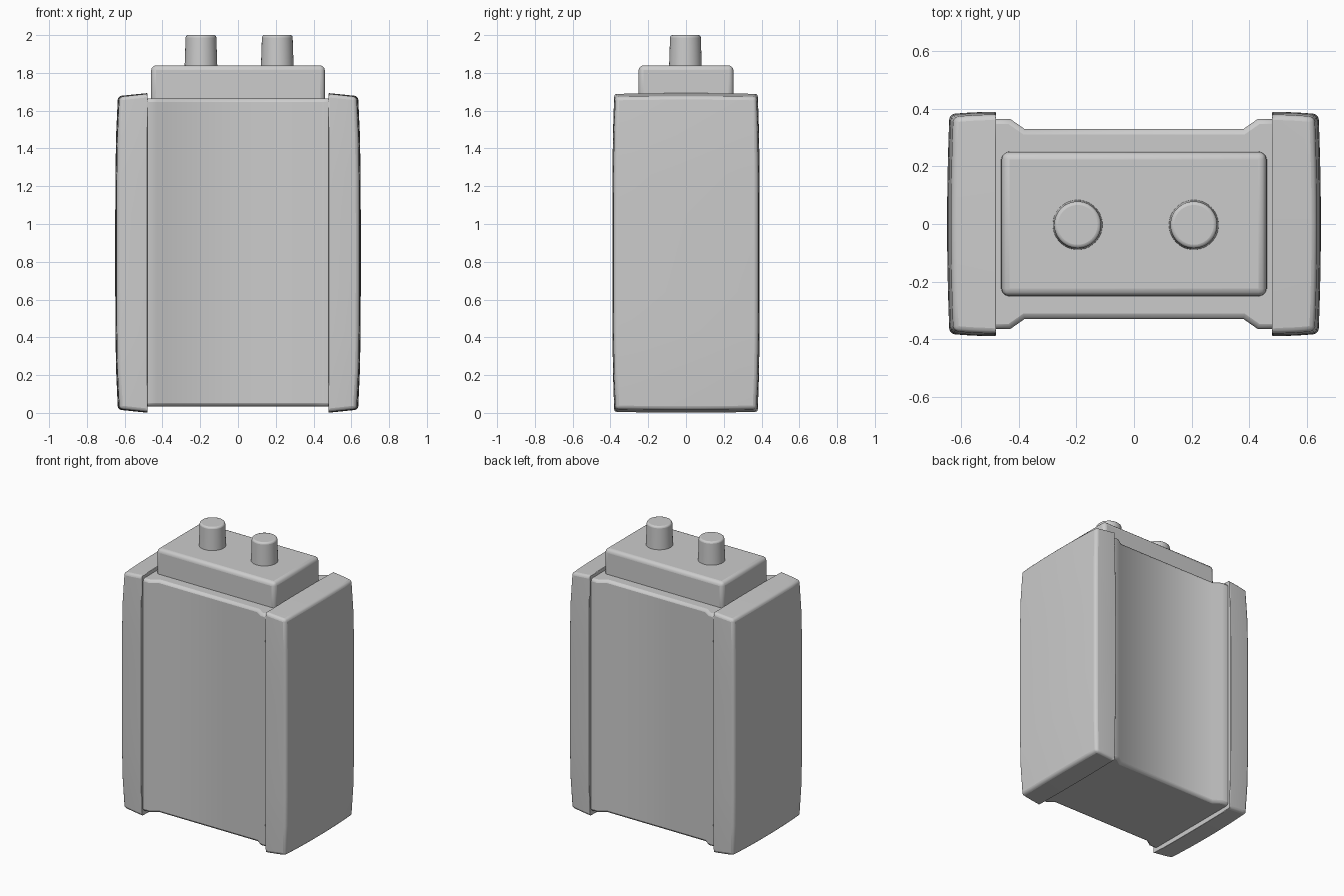
import bpy, bmesh, math

if "Cube" in bpy.data.objects:
    bpy.data.objects.remove(bpy.data.objects["Cube"])


def finish(name, bm, bevel=0.0, weighted=False, segments=3):
    bmesh.ops.recalc_face_normals(bm, faces=bm.faces)
    me = bpy.data.meshes.new(name)
    bm.to_mesh(me)
    bm.free()
    ob = bpy.data.objects.new(name, me)
    bpy.context.collection.objects.link(ob)
    if bevel:
        mod = ob.modifiers.new("soft_edges", 'BEVEL')
        mod.width = bevel
        mod.segments = segments
        mod.limit_method = 'WEIGHT' if weighted else 'ANGLE'
        mod.angle_limit = math.radians(50)
    bpy.ops.object.select_all(action='DESELECT')
    ob.select_set(True)
    bpy.context.view_layer.objects.active = ob
    bpy.ops.object.shade_smooth_by_angle(angle=math.radians(35))
    return ob


def end_panel(name, side):
    # Thick cover with gently swollen faces, sharper on the inner rim
    bm = bmesh.new()
    bmesh.ops.create_cube(bm, size=2)
    bmesh.ops.subdivide_edges(bm, edges=bm.edges[:], cuts=7, use_grid_fill=True)
    layer = bm.edges.layers.float.new("bevel_weight_edge")
    for e in bm.edges:
        if e.calc_face_angle(0) > 1:
            inner = all(v.co.x < -0.99 for v in e.verts)
            e[layer] = 0.2 if inner else 1.0
    for v in bm.verts:
        u, b, c = v.co
        t = (u + 1) / 2
        x = 0.48 + t * (0.17 - 0.008 * b * b - 0.014 * c ** 4)
        y = b * (0.39 - 0.010 * c ** 4 - 0.008 * t ** 2)
        z = 0.847 + c * (0.846 - 0.016 * t - 0.004 * b * b)
        v.co = (side * x, y, z)
    return finish(name, bm, 0.035, True)


# Main case: plan profile that flares out beside the end panels
quarter = [(0.38, 0.33), (0.43, 0.365), (0.50, 0.365)]
plan = (quarter + [(x, -y) for x, y in reversed(quarter)]
        + [(-x, -y) for x, y in quarter]
        + [(-x, y) for x, y in reversed(quarter)])
bm = bmesh.new()
base = bm.faces.new([bm.verts.new((x, y, 0.035)) for x, y in plan])
ext = bmesh.ops.extrude_face_region(bm, geom=[base])
for g in ext["geom"]:
    if isinstance(g, bmesh.types.BMVert):
        g.co.z = 1.665
finish("main_case", bm, 0.018, segments=2)

# End panels
for side, label in ((-1, "left"), (1, "right")):
    end_panel(label + "_end_panel", side)

# Raised lid block, slightly narrower at the top
bm = bmesh.new()
bmesh.ops.create_cube(bm, size=2)
for v in bm.verts:
    k = 0.995 if v.co.z > 0 else 1
    v.co = (v.co.x * 0.462 * k, v.co.y * 0.252 * k, 1.74 + v.co.z * 0.1)
finish("lid_block", bm, 0.026)

# Terminals
for x, label in ((-0.196, "left"), (0.208, "right")):
    bm = bmesh.new()
    bmesh.ops.create_cone(bm, cap_ends=True, segments=48,
                          radius1=0.087, radius2=0.081, depth=0.18)
    for v in bm.verts:
        v.co.x += x
        v.co.y -= 0.003
        v.co.z += 1.91
    finish(label + "_terminal", bm, 0.012)
